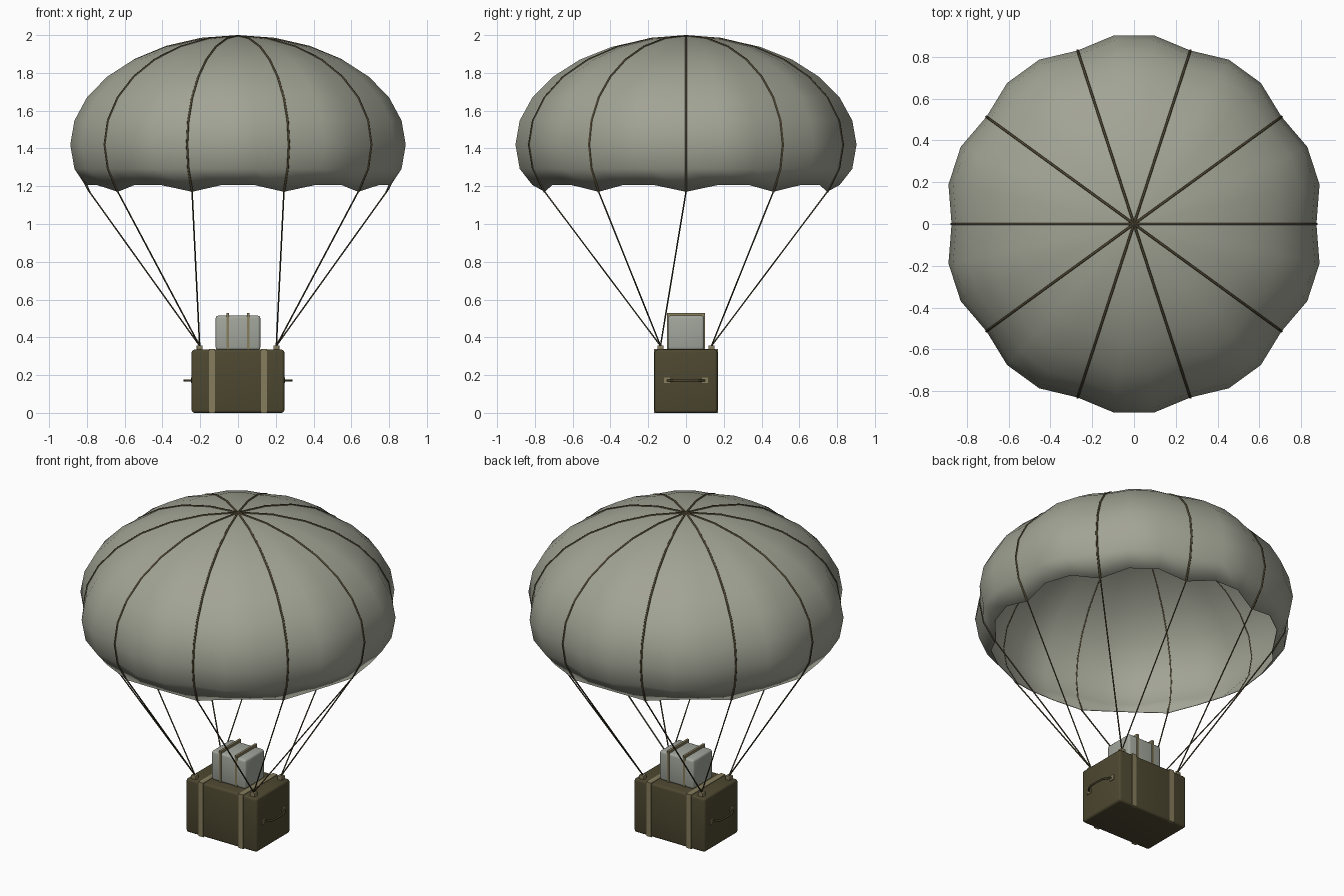
import bpy, bmesh
from math import sin, cos, pi, radians
from mathutils import Vector

old = bpy.data.objects.get("Cube")
if old:
    bpy.data.objects.remove(old)


def material(name, rgb):
    m = bpy.data.materials.new(name)
    m.use_nodes = True
    m.diffuse_color = (*rgb, 1)
    m.node_tree.nodes["Principled BSDF"].inputs["Base Color"].default_value = (*rgb, 1)
    return m


CLOTH = material("grey green cloth", (0.36, 0.37, 0.30))
OLIVE = material("dark olive", (0.075, 0.064, 0.03))
TAN = material("tan webbing", (0.24, 0.205, 0.11))
PACK = material("pale grey pack", (0.36, 0.38, 0.33))
ROPE = material("brown cord", (0.075, 0.06, 0.03))


def add_object(name, data, mat):
    ob = bpy.data.objects.new(name, data)
    data.materials.append(mat)
    bpy.context.collection.objects.link(ob)
    return ob


def smooth(ob, angle=35):
    bpy.ops.object.select_all(action="DESELECT")
    ob.select_set(True)
    bpy.context.view_layer.objects.active = ob
    bpy.ops.object.shade_smooth_by_angle(angle=radians(angle))


def box(name, low, high, mat, bevel=0):
    low, high = Vector(low), Vector(high)
    bm = bmesh.new()
    bmesh.ops.create_cube(bm, size=1)
    for v in bm.verts:
        v.co = (low + high) / 2 + v.co * (high - low)
    if bevel:
        bmesh.ops.bevel(bm, geom=bm.edges[:], offset=bevel, segments=3,
                        profile=0.5, affect="EDGES")
    me = bpy.data.meshes.new(name)
    bm.to_mesh(me)
    bm.free()
    ob = add_object(name, me, mat)
    if bevel:
        smooth(ob)
    return ob


def tube(name, points, radius, mat):
    cu = bpy.data.curves.new(name, "CURVE")
    cu.dimensions = "3D"
    cu.bevel_depth = radius
    cu.bevel_resolution = 1
    cu.use_fill_caps = True
    sp = cu.splines.new("POLY")
    sp.points.add(len(points) - 1)
    for p, co in zip(sp.points, points):
        p.co = (*co, 1)
    return add_object(name, cu, mat)


# Canopy: flattened dome of ten bulging gores with a scalloped hem
GORES, SPLIT, RINGS = 10, 3, 9
RADIUS, HEIGHT, MIDDLE = 0.873, 0.575, 1.42
STEP = pi / 14


def dome_point(ring, angle, bulge=0.0):
    lat = pi / 2 - ring * STEP
    r = RADIUS * cos(lat) * (1 + 0.04 * bulge)
    z = MIDDLE + HEIGHT * sin(lat)
    if ring == RINGS:
        z += 0.036 * bulge
    return Vector((r * cos(angle), r * sin(angle), z))


bm = bmesh.new()
count = GORES * SPLIT
apex = bm.verts.new((0, 0, MIDDLE + HEIGHT))
rings = [[bm.verts.new(dome_point(k, 2 * pi * i / count, float(i % SPLIT != 0)))
          for i in range(count)] for k in range(1, RINGS + 1)]
for i in range(count):
    j = (i + 1) % count
    bm.faces.new((apex, rings[0][i], rings[0][j]))
    for a, b in zip(rings, rings[1:]):
        bm.faces.new((a[i], b[i], b[j], a[j]))
mesh = bpy.data.meshes.new("canopy")
bm.to_mesh(mesh)
bm.free()
canopy = add_object("canopy", mesh, CLOTH)
smooth(canopy, 60)
shell = canopy.modifiers.new("cloth thickness", "SOLIDIFY")
shell.thickness = 0.004
shell.offset = -1

# Seam cords over the canopy and suspension lines down to the crate corners
for i in range(GORES):
    a = 2 * pi * i / GORES
    seam = [dome_point(k, a) for k in range(RINGS + 1)]
    tube(f"seam_cord_{i}", seam, 0.006, ROPE)
    side = 1 if cos(a) > 0 else -1
    depth = 1 if sin(a) > 0.01 else -1
    tube(f"suspension_line_{i}", [seam[-1], (side * 0.203, depth * 0.135, 0.355)],
         0.004, ROPE)

# Crate and the pack on its lid
box("crate", (-0.245, -0.166, 0), (0.245, 0.166, 0.335), OLIVE, 0.014)
box("top_pack", (-0.118, -0.096, 0.333), (0.118, 0.096, 0.515), PACK, 0.014)

for side, label in ((-1, "right"), (1, "left")):
    # Webbing straps
    x = side * 0.138
    box(f"crate_strap_{label}", (x - 0.016, -0.169, 0.0003),
        (x + 0.016, 0.169, 0.338), TAN)
    x = side * 0.055
    box(f"pack_strap_{label}", (x - 0.007, -0.1, 0.335),
        (x + 0.007, 0.1, 0.53), TAN)

    # Carrying handle with its two mounting plates
    path = [(side * px, py, 0.172) for px, py in
            ((0.244, -0.1), (0.262, -0.085), (0.28, -0.055), (0.284, 0),
             (0.28, 0.055), (0.262, 0.085), (0.244, 0.1))]
    tube(f"handle_{label}", path, 0.006, OLIVE)
    for depth, end in ((-1, "front"), (1, "back")):
        y = depth * 0.1
        xs = sorted((side * 0.24, side * 0.25))
        box(f"handle_plate_{label}_{end}", (xs[0], y - 0.016, 0.157),
            (xs[1], y + 0.016, 0.188), TAN)

        # Corner anchors for the lines
        cx, cy = side * 0.203, depth * 0.135
        box(f"line_anchor_{label}_{end}", (cx - 0.016, cy - 0.016, 0.332),
            (cx + 0.016, cy + 0.016, 0.358), TAN, 0.003)
